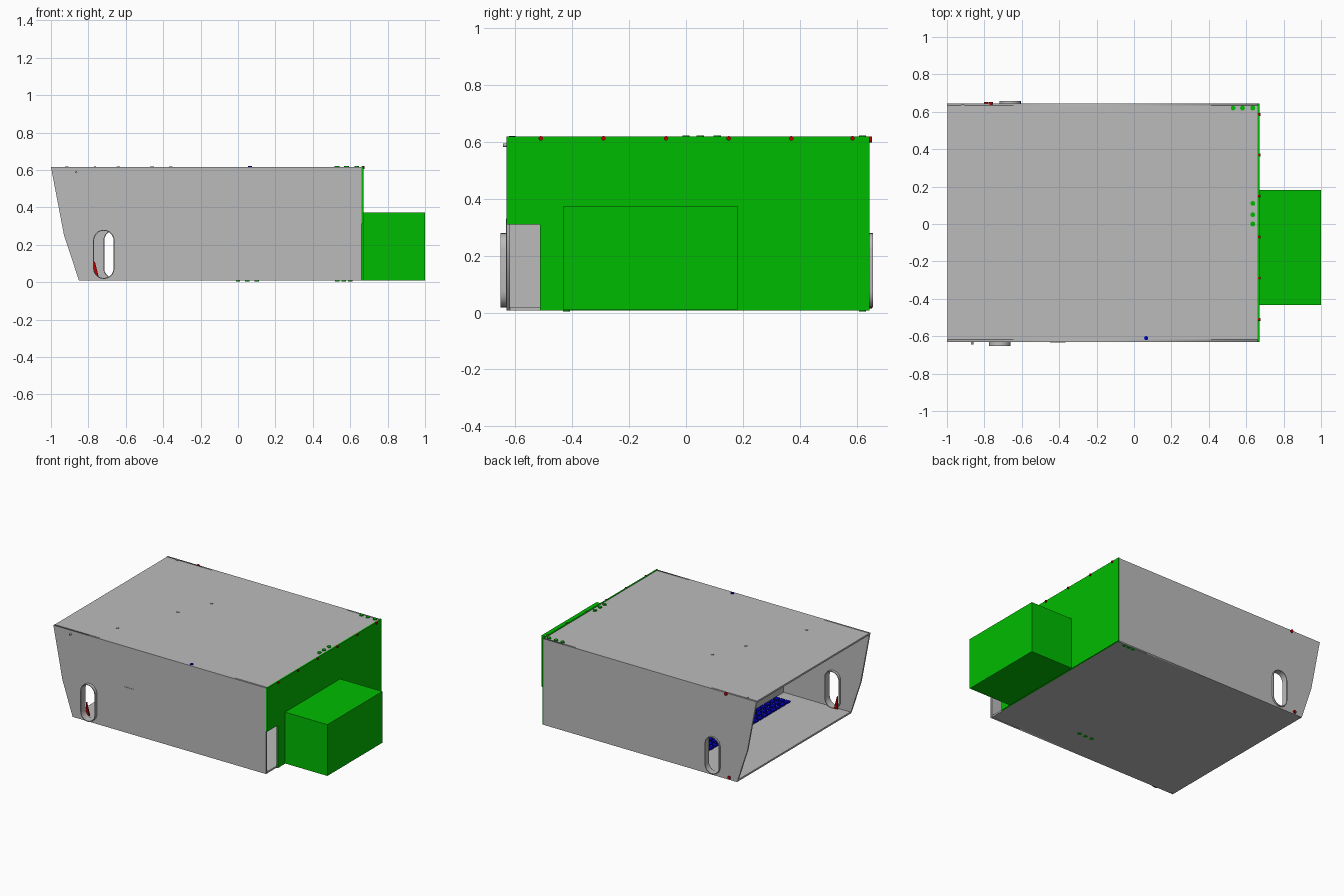
import bpy, bmesh, math
from mathutils import Matrix, Vector

cube = bpy.data.objects.get("Cube")
if cube:
    bpy.data.objects.remove(cube)


def material(name, rgb):
    m = bpy.data.materials.new(name)
    m.use_nodes = True
    m.diffuse_color = (*rgb, 1)
    m.node_tree.nodes["Principled BSDF"].inputs["Base Color"].default_value = (*rgb, 1)
    return m


GRAY = material("light gray", (0.5, 0.5, 0.5))
GREEN = material("bright green", (0.0, 0.5, 0.0))
RED = material("red", (0.5, 0.0, 0.0))
BLUE = material("blue", (0.0, 0.0, 0.5))


def finish(name, bm, mat):
    bmesh.ops.recalc_face_normals(bm, faces=bm.faces)
    mesh = bpy.data.meshes.new(name)
    bm.to_mesh(mesh)
    bm.free()
    mesh.materials.append(mat)
    ob = bpy.data.objects.new(name, mesh)
    bpy.context.collection.objects.link(ob)
    return ob


def add_box(bm, x, y, z):
    size = Vector((x[1] - x[0], y[1] - y[0], z[1] - z[0]))
    mid = Vector((x[0] + x[1], y[0] + y[1], z[0] + z[1])) / 2
    bmesh.ops.create_cube(bm, size=1, matrix=Matrix.Translation(mid) @ Matrix.Diagonal((*size, 1)))


def box(name, x, y, z, mat):
    bm = bmesh.new()
    add_box(bm, x, y, z)
    return finish(name, bm, mat)


def pegs(name, points, axis, radius, length, mat):
    """Short cylinders centred on the points, all along one axis."""
    turn = Vector((0, 0, 1)).rotation_difference(Vector(axis)).to_matrix().to_4x4()
    bm = bmesh.new()
    for p in points:
        bmesh.ops.create_cone(bm, cap_ends=True, segments=12, radius1=radius, radius2=radius,
                              depth=length, matrix=Matrix.Translation(p) @ turn)
    return finish(name, bm, mat)


def stadium(x0, x1, z0, z1, grow=0.0):
    """Upright slot outline with round ends."""
    r, cx = (x1 - x0) / 2, (x0 + x1) / 2
    pts = []
    for cz, start in ((z1 - r, 0), (z0 + r, math.pi)):
        for i in range(11):
            a = start + math.pi * i / 10
            pts.append((cx + (r + grow) * math.cos(a), cz + (r + grow) * math.sin(a)))
    return pts


def sheet(name, loops, y, mat):
    """Plate in the xz plane from outlines; inner outlines become holes."""
    curve = bpy.data.curves.new(name, "CURVE")
    curve.dimensions = "2D"
    curve.fill_mode = "BOTH"
    curve.extrude = (y[1] - y[0]) / 2
    for loop in loops:
        s = curve.splines.new("POLY")
        s.points.add(len(loop) - 1)
        for point, (px, pz) in zip(s.points, loop):
            point.co = (px, pz, 0, 1)
        s.use_cyclic_u = True
    tmp = bpy.data.objects.new(name + " outline", curve)
    bpy.context.collection.objects.link(tmp)
    mesh = bpy.data.meshes.new_from_object(tmp.evaluated_get(bpy.context.evaluated_depsgraph_get()))
    bpy.data.objects.remove(tmp)
    bm = bmesh.new()
    bm.from_mesh(mesh)
    bpy.data.meshes.remove(mesh)
    bmesh.ops.remove_doubles(bm, verts=bm.verts, dist=1e-5)
    bm.transform(Matrix.Translation((0, sum(y) / 2, 0)) @ Matrix.Rotation(math.pi / 2, 4, "X"))
    for f in bm.faces:
        f.material_index = 0
    return finish(name, bm, mat)


# Side walls with hand slots and raised slot collars
FRONT, BACK, END = -0.63, 0.645, 0.67
profile = [(-1, 0.615), (-0.93, 0.25), (-0.85, 0.008), (0.66, 0.008), (0.66, 0.615)]
for side, x0, x1, wall_y, collar_y in (
        ("front", -0.77, -0.665, (FRONT, FRONT + 0.012), (FRONT - 0.022, FRONT + 0.03)),
        ("back", -0.715, -0.61, (BACK - 0.012, BACK), (BACK - 0.03, BACK + 0.012))):
    slot = stadium(x0, x1, 0.022, 0.275)
    rim = stadium(x0, x1, 0.022, 0.275, 0.005)
    sheet(side + " wall", [profile, slot], wall_y, GRAY)
    sheet(side + " slot collar", [rim, slot], collar_y, GRAY)

# Floor, roof and inner partition
box("floor", (-0.85, 0.66), (FRONT + 0.012, BACK - 0.012), (0.008, 0.02), GRAY)
box("roof", (-0.998, 0.66), (FRONT + 0.012, BACK - 0.012), (0.603, 0.615), GRAY)
box("partition", (-0.33, -0.318), (FRONT + 0.012, BACK - 0.012), (0.02, 0.603), GRAY)

# Blue tiles on the floor in front of the partition
bm = bmesh.new()
for row in range(3):
    for col in range(20):
        x, y = -0.45 + row * 0.04, -0.52 + col * 0.05
        add_box(bm, (x, x + 0.03), (y, y + 0.038), (0.02, 0.03))
finish("blue floor tiles", bm, BLUE)

# Green end panel with a cut lower corner, and the box on it
bm = bmesh.new()
add_box(bm, (0.66, END), (-0.513, BACK), (0.008, 0.618))
add_box(bm, (0.66, END), (FRONT, -0.513), (0.31, 0.618))
finish("end panel", bm, GREEN)
box("end box", (END, 1), (-0.432, 0.182), (0.01, 0.372), GREEN)

# Thin access strip on the front wall
box("access strip", (-0.45, -0.365), (FRONT - 0.003, FRONT), (0.03, 0.33), GRAY)

# Small fasteners
UP = (0, 0, 1)
pegs("green roof pegs", [(0.635, y, 0.616) for y in (0, 0.05, 0.11, 0.62)]
     + [(x, 0.62, 0.616) for x in (0.53, 0.58)], UP, 0.013, 0.012, GREEN)
pegs("green floor pegs", [(x, 0.62, 0.008) for x in (0.53, 0.565, 0.6)]
     + [(x, -0.42, 0.008) for x in (0, 0.05, 0.1)], UP, 0.012, 0.008, GREEN)
pegs("red end pegs", [(END, y, 0.612) for y in (-0.51, -0.29, -0.07, 0.15, 0.37, 0.585)],
     (1, 0, 0), 0.008, 0.012, RED)
pegs("red back pegs", [(-0.79, BACK, 0.025), (-0.765, BACK, 0.608)], (0, 1, 0), 0.011, 0.016, RED)
pegs("blue roof peg", [(0.065, -0.61, 0.616)], UP, 0.011, 0.008, BLUE)
pegs("gray roof pegs", [(-0.64, -0.43, 0.616), (-0.46, -0.01, 0.616), (-0.36, 0.22, 0.616),
                        (-0.915, 0.63, 0.616)], UP, 0.01, 0.006, GRAY)
pegs("gray front peg", [(-0.865, FRONT - 0.006, 0.588)], (0, 1, 0), 0.006, 0.014, GRAY)

# Red wedge behind the front slot
sheet("red wedge", [[(-0.772, 0.03), (-0.745, 0.03), (-0.768, 0.12)]],
      (FRONT + 0.035, FRONT + 0.045), RED)
